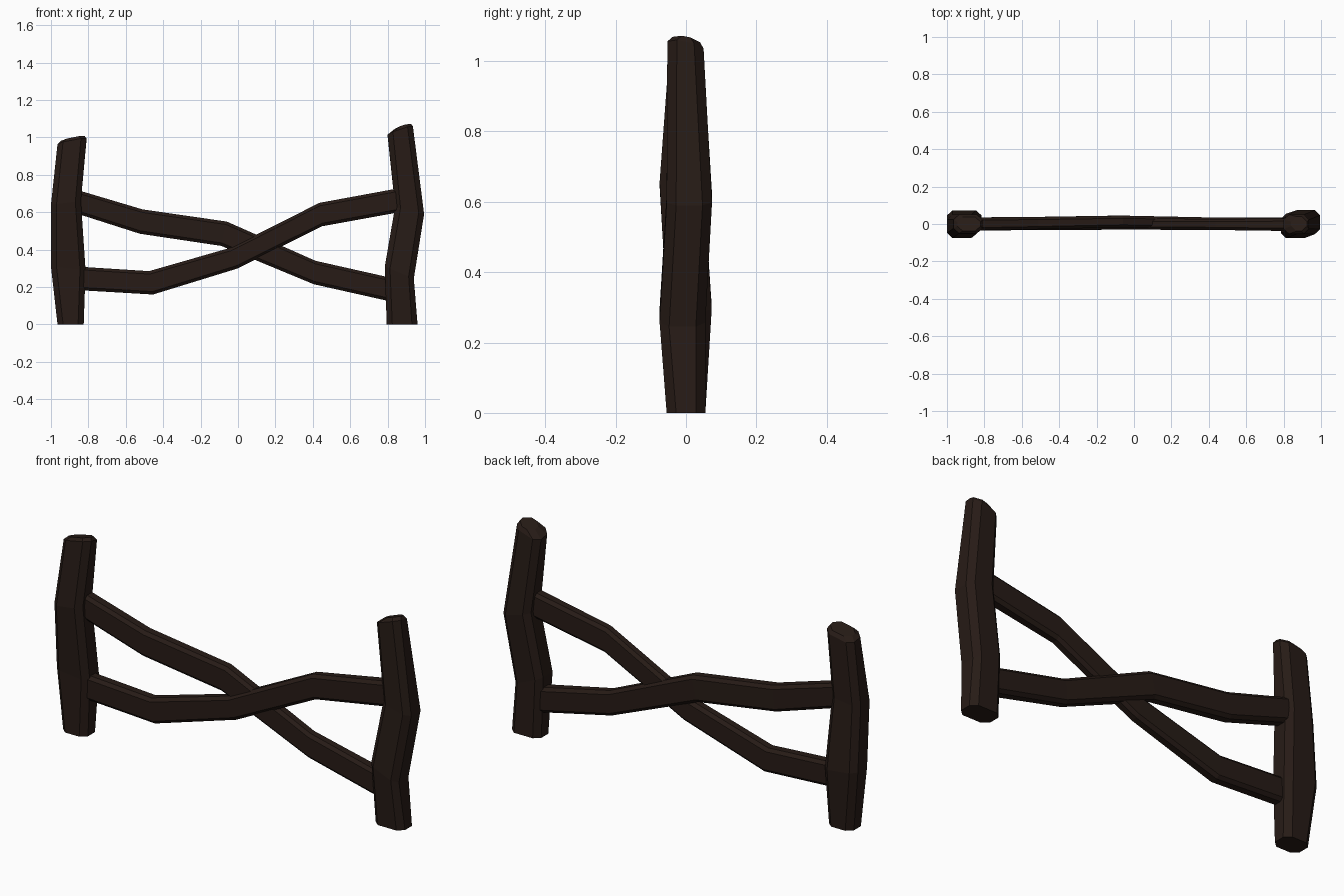
import bpy, bmesh
from mathutils import Vector

wood = bpy.data.materials.new("dark_wood")
wood.diffuse_color = (0.02, 0.011, 0.008, 1)


def beam(name, stations, chamfer):
    """Loft chamfered sections. Station: edge point P(x,z), opposite Q(x,z), y range, y tilt."""
    bm = bmesh.new()
    rings = []
    for px, pz, qx, qz, y0, y1, tilt in stations:
        p, q = Vector((px, 0, pz)), Vector((qx, 0, qz))
        t = chamfer / (q - p).length
        c = chamfer * 0.9
        outline = [(t, y0), (1 - t, y0), (1, y0 + c), (1, y1 - c),
                   (1 - t, y1), (t, y1), (0, y1 - c), (0, y0 + c)]
        rings.append([bm.verts.new(p.lerp(q, u) + Vector((0, y, -tilt * y)))
                      for u, y in outline])
    for a, b in zip(rings, rings[1:]):
        for i in range(8):
            j = (i + 1) % 8
            bm.faces.new((a[i], a[j], b[j], b[i]))
    bm.faces.new(rings[0][::-1])
    bm.faces.new(rings[-1])
    bmesh.ops.recalc_face_normals(bm, faces=bm.faces)
    mesh = bpy.data.meshes.new(name)
    bm.to_mesh(mesh)
    bm.free()
    mesh.materials.append(wood)
    obj = bpy.data.objects.new(name, mesh)
    bpy.context.collection.objects.link(obj)
    return obj


# Crooked posts, with a small worn cap at the top
beam("left_post", [
    (-0.965, 0.00, -0.825, 0.00, -0.055, 0.055, 0),
    (-1.00, 0.31, -0.815, 0.29, -0.055, 0.073, 0),
    (-1.00, 0.64, -0.84, 0.66, -0.075, 0.05, 0),
    (-0.965, 0.96, -0.81, 0.99, -0.05, 0.05, 0.2),
    (-0.945, 0.98, -0.82, 1.005, -0.038, 0.038, 0.2),
], 0.03)
beam("right_post", [
    (0.795, 0.00, 0.96, 0.00, -0.055, 0.055, 0),
    (0.785, 0.31, 0.94, 0.245, -0.075, 0.055, 0),
    (0.84, 0.63, 0.995, 0.59, -0.055, 0.074, 0),
    (0.80, 1.01, 0.935, 1.055, -0.053, 0.05, 0.2),
    (0.84, 1.045, 0.925, 1.07, -0.038, 0.04, 0.2),
], 0.03)

# Crossing rails, ends buried in the posts
beam("back_rail", [
    (-0.90, 0.605, -0.88, 0.725, -0.035, 0.035, 0),
    (-0.525, 0.485, -0.51, 0.615, -0.028, 0.038, 0),
    (-0.09, 0.42, -0.06, 0.55, -0.018, 0.045, 0),
    (0.405, 0.215, 0.415, 0.34, -0.025, 0.035, 0),
    (0.85, 0.115, 0.86, 0.24, -0.035, 0.035, 0),
], 0.016)
beam("front_rail", [
    (-0.88, 0.185, -0.87, 0.31, -0.035, 0.032, 0),
    (-0.455, 0.16, -0.475, 0.285, -0.032, 0.032, 0),
    (0.00, 0.30, -0.04, 0.41, -0.03, 0.03, 0),
    (0.45, 0.525, 0.435, 0.65, -0.032, 0.027, 0),
    (0.89, 0.605, 0.87, 0.73, -0.038, 0.03, 0),
], 0.016)
